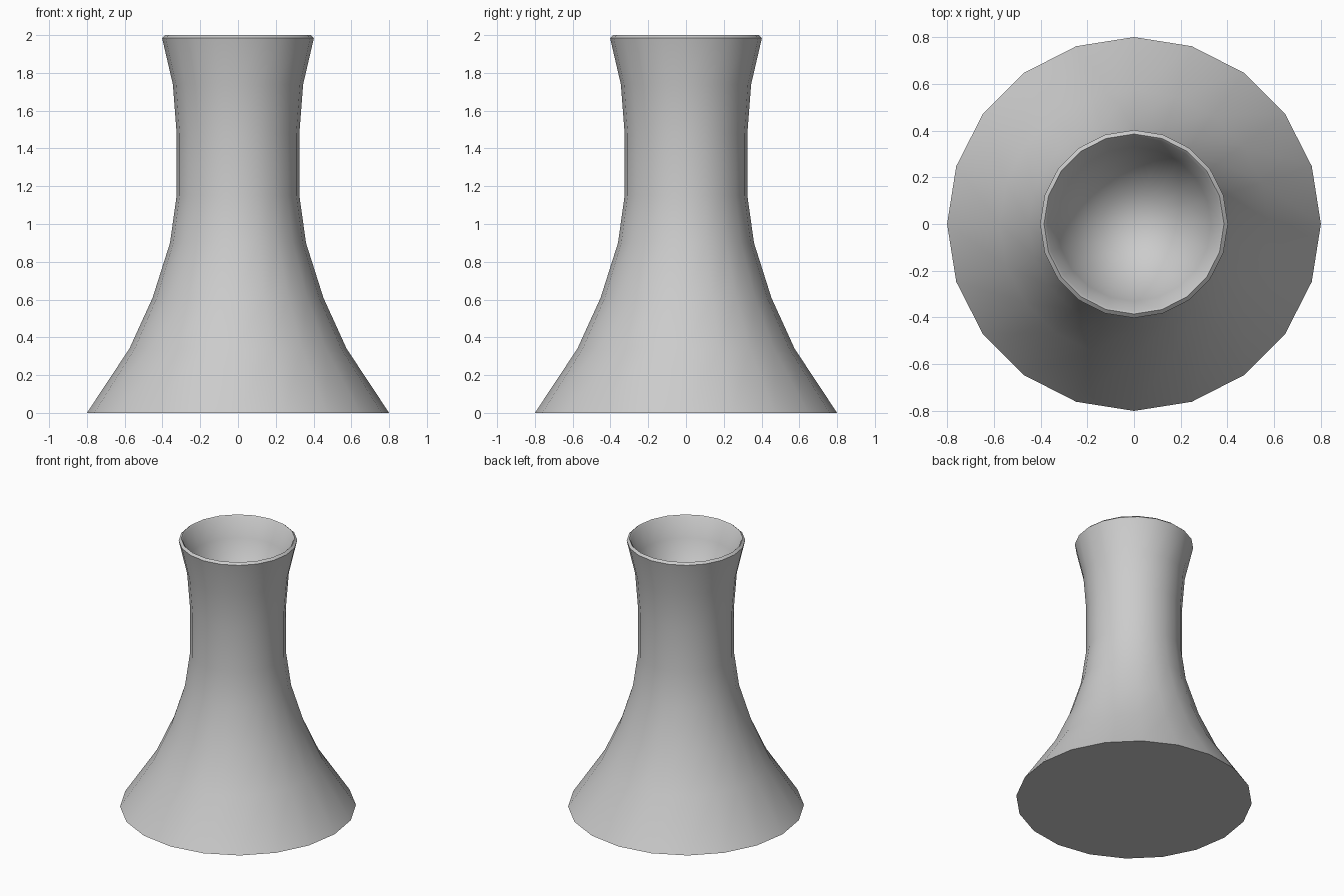
import bpy, bmesh, math

if "Cube" in bpy.data.objects:
    bpy.data.objects.remove(bpy.data.objects["Cube"])

SIDES = 20

# (radius, height): flared outside, thin lip, rounded hollow in the mouth
PROFILE = [
    (0.80, 0.0), (0.575, 0.34), (0.452, 0.61), (0.36, 0.90), (0.325, 1.15),
    (0.325, 1.48), (0.345, 1.74), (0.402, 1.985), (0.385, 2.0),
    (0.375, 1.99), (0.33, 1.85), (0.26, 1.70), (0.14, 1.58),
]
HOLLOW_FLOOR = 1.54


def ring(bm, radius, height):
    step = 2 * math.pi / SIDES
    return [bm.verts.new((radius * math.cos(i * step),
                          radius * math.sin(i * step), height))
            for i in range(SIDES)]


bm = bmesh.new()
rings = [ring(bm, r, z) for r, z in PROFILE]

# Walls
for a, b in zip(rings, rings[1:]):
    for i in range(SIDES):
        j = (i + 1) % SIDES
        bm.faces.new((a[i], a[j], b[j], b[i]))

# Flat base and bottom of the hollow
bm.faces.new(rings[0][::-1])
centre = bm.verts.new((0, 0, HOLLOW_FLOOR))
for i in range(SIDES):
    bm.faces.new((rings[-1][i], rings[-1][(i + 1) % SIDES], centre))

mesh = bpy.data.meshes.new("flared_pedestal")
bm.to_mesh(mesh)
bm.free()
obj = bpy.data.objects.new("flared_pedestal", mesh)
bpy.context.collection.objects.link(obj)

# Smooth walls, crisp base edge
bpy.context.view_layer.objects.active = obj
obj.select_set(True)
bpy.ops.object.shade_smooth_by_angle(angle=math.radians(50))
